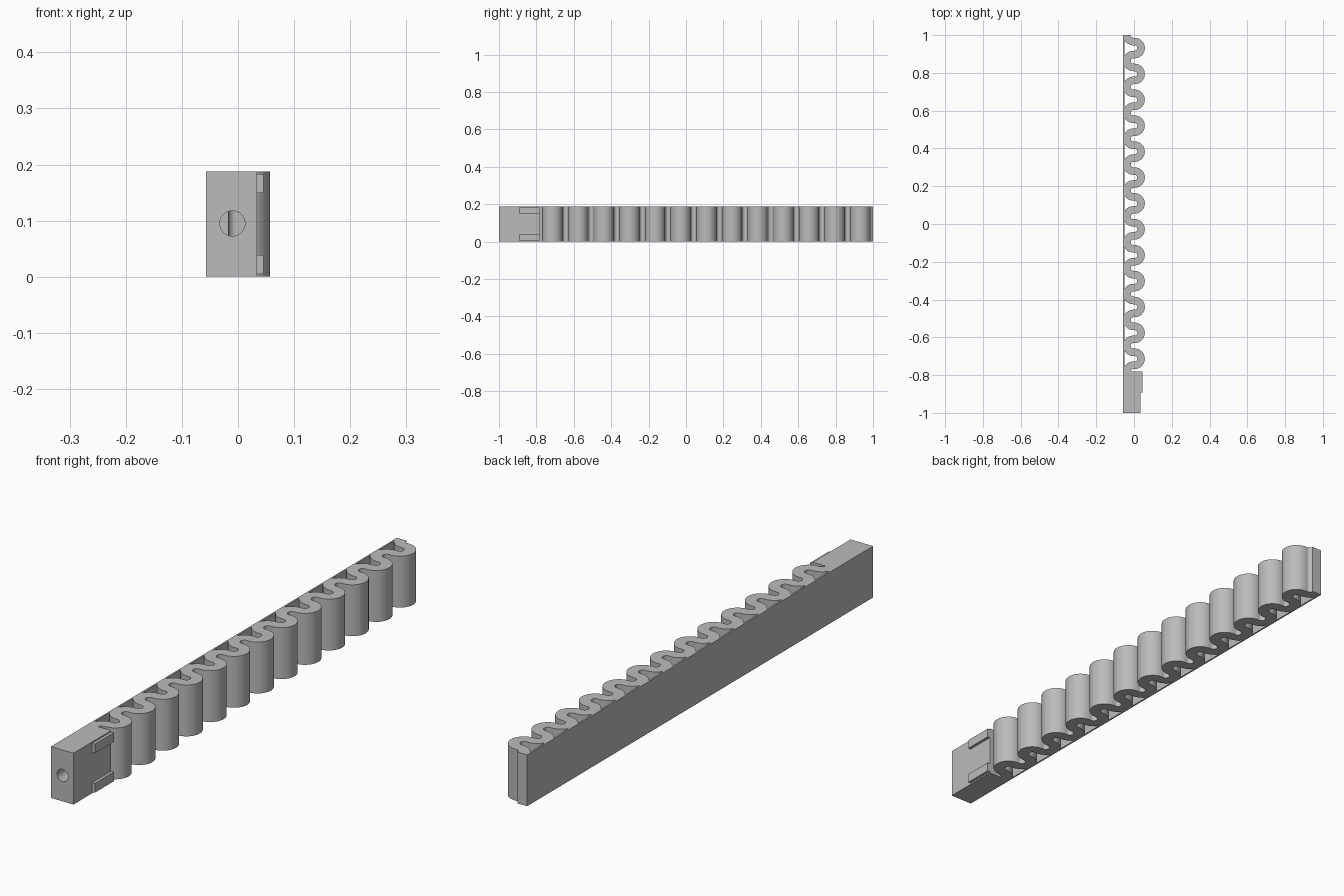
import bpy, bmesh, math

if "Cube" in bpy.data.objects:
    bpy.data.objects.remove(bpy.data.objects["Cube"])

HEIGHT = 0.188
LEFT = -0.057
BLOCK_END = -0.782      # where the solid head meets the wavy strip
BUMPS = 13
THICK = 0.04            # ribbon thickness
STRAIGHT = 0.003        # short straight run between arcs
PITCH = (1.0 - BLOCK_END) / BUMPS
R = PITCH / 4

grey = bpy.data.materials.new("light grey")
grey.diffuse_color = (0.5, 0.5, 0.5, 1)
grey.use_nodes = True
grey.node_tree.nodes["Principled BSDF"].inputs["Base Color"].default_value = grey.diffuse_color


def make_object(name, bm):
    bmesh.ops.recalc_face_normals(bm, faces=bm.faces)
    mesh = bpy.data.meshes.new(name)
    bm.to_mesh(mesh)
    bm.free()
    mesh.materials.append(grey)
    ob = bpy.data.objects.new(name, mesh)
    bpy.context.collection.objects.link(ob)
    return ob


def smooth(ob):
    bpy.ops.object.select_all(action='DESELECT')
    ob.select_set(True)
    bpy.context.view_layer.objects.active = ob
    bpy.ops.object.shade_smooth_by_angle(angle=math.radians(30))


def box(name, x0, x1, y0, y1, z0, z1):
    bm = bmesh.new()
    bmesh.ops.create_cube(bm, size=1)
    for v in bm.verts:
        v.co = (x1 if v.co.x > 0 else x0,
                y1 if v.co.y > 0 else y0,
                z1 if v.co.z > 0 else z0)
    return make_object(name, bm)


# Head block with a round bore along its length
head = box("head_block", LEFT, 0.034, -1, BLOCK_END, 0, HEIGHT)
bpy.ops.mesh.primitive_cylinder_add(vertices=48, radius=0.0225, depth=0.4,
                                    location=(-0.01, -0.89, 0.095),
                                    rotation=(math.pi / 2, 0, 0))
cutter = bpy.context.object
cutter.name = "bore_cutter"
cutter.hide_render = True
cut = head.modifiers.new("bore", 'BOOLEAN')
cut.operation = 'DIFFERENCE'
cut.solver = 'EXACT'
cut.object = cutter
bpy.context.view_layer.objects.active = head
bpy.ops.object.modifier_apply(modifier=cut.name)
bpy.data.objects.remove(cutter)
smooth(head)

# Two guide rails on the side of the head
for label, z in (("lower", 0.005), ("upper", 0.149)):
    box(label + "_rail", 0.03, 0.045, -0.892, BLOCK_END, z, z + 0.034)

# Thin flat backing strip
box("backing_strip", LEFT, LEFT + 0.006, BLOCK_END, 1, 0, HEIGHT)

# Wavy ribbon: alternating half circles, half a valley at each end
SEG = 20
path = []               # (x, y, normal x, normal y)
for i in range(BUMPS * 2 + 1):
    side = -1 if i % 2 == 0 else 1
    yc = BLOCK_END + i * PITCH / 2
    first = SEG // 2 if i == 0 else 0
    last = SEG // 2 if i == BUMPS * 2 else SEG
    for k in range(first, last + 1):
        a = -math.pi / 2 + math.pi * k / SEG
        nx, ny = side * math.cos(a), math.sin(a)
        path.append((side * STRAIGHT + R * nx, yc + R * ny,
                     side * nx, side * ny))

bm = bmesh.new()
rings = []
for x, y, nx, ny in path:
    h = THICK / 2
    rings.append([bm.verts.new((x + s * h * nx, y + s * h * ny, z))
                  for s, z in ((1, 0), (1, HEIGHT), (-1, HEIGHT), (-1, 0))])
for a, b in zip(rings, rings[1:]):
    for j in range(4):
        k = (j + 1) % 4
        bm.faces.new((a[j], a[k], b[k], b[j]))
bm.faces.new(rings[0])
bm.faces.new(rings[-1])
smooth(make_object("wavy_ribbon", bm))
